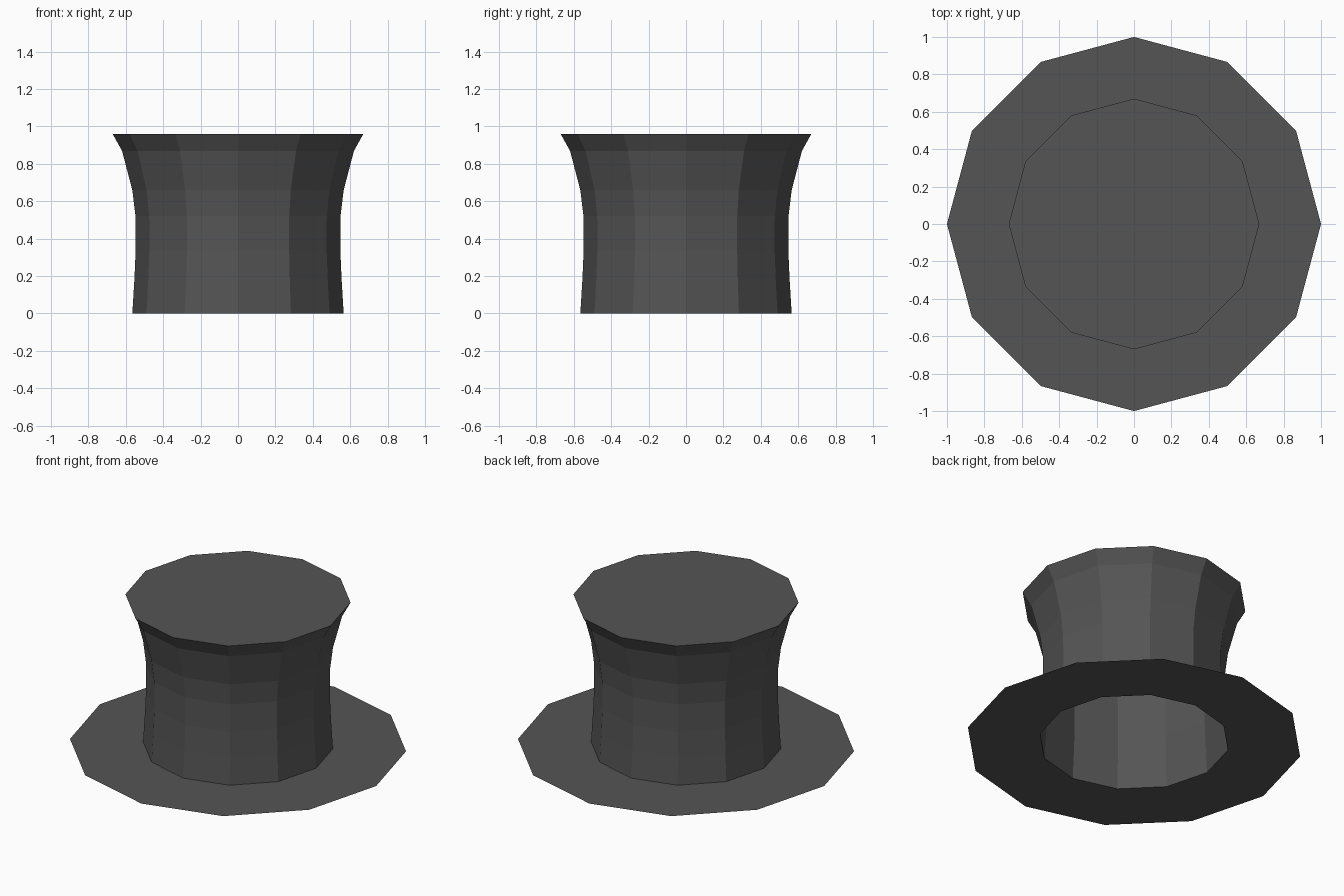
import bpy, bmesh
from math import cos, sin, pi

if "Cube" in bpy.data.objects:
    bpy.data.objects.remove(bpy.data.objects["Cube"])

SIDES = 12

felt = bpy.data.materials.new("dark_felt")
felt.diffuse_color = (0.09, 0.09, 0.09, 1)
felt.use_nodes = True
felt.node_tree.nodes["Principled BSDF"].inputs["Base Color"].default_value = felt.diffuse_color


def lathe(name, profile, cap_top=False):
    """Revolve a (radius, height) profile into a flat-faced shell."""
    bm = bmesh.new()
    rings = [[bm.verts.new((r * cos(2 * pi * i / SIDES), r * sin(2 * pi * i / SIDES), z))
              for i in range(SIDES)] for r, z in profile]
    for low, high in zip(rings, rings[1:]):
        for i in range(SIDES):
            j = (i + 1) % SIDES
            bm.faces.new((low[i], low[j], high[j], high[i]))
    if cap_top:
        bm.faces.new(rings[-1])
    mesh = bpy.data.meshes.new(name)
    bm.to_mesh(mesh)
    bm.free()
    mesh.materials.append(felt)
    obj = bpy.data.objects.new(name, mesh)
    bpy.context.collection.objects.link(obj)
    return obj


# Flat brim ring, open in the middle
lathe("brim", [(1.0, 0), (0.565, 0)])

# Hollow crown, waisted and flaring out to a closed flat top
lathe("crown", [(0.565, 0), (0.554, 0.18), (0.547, 0.34), (0.548, 0.52),
                (0.565, 0.66), (0.62, 0.87), (0.67, 0.96)], cap_top=True)
